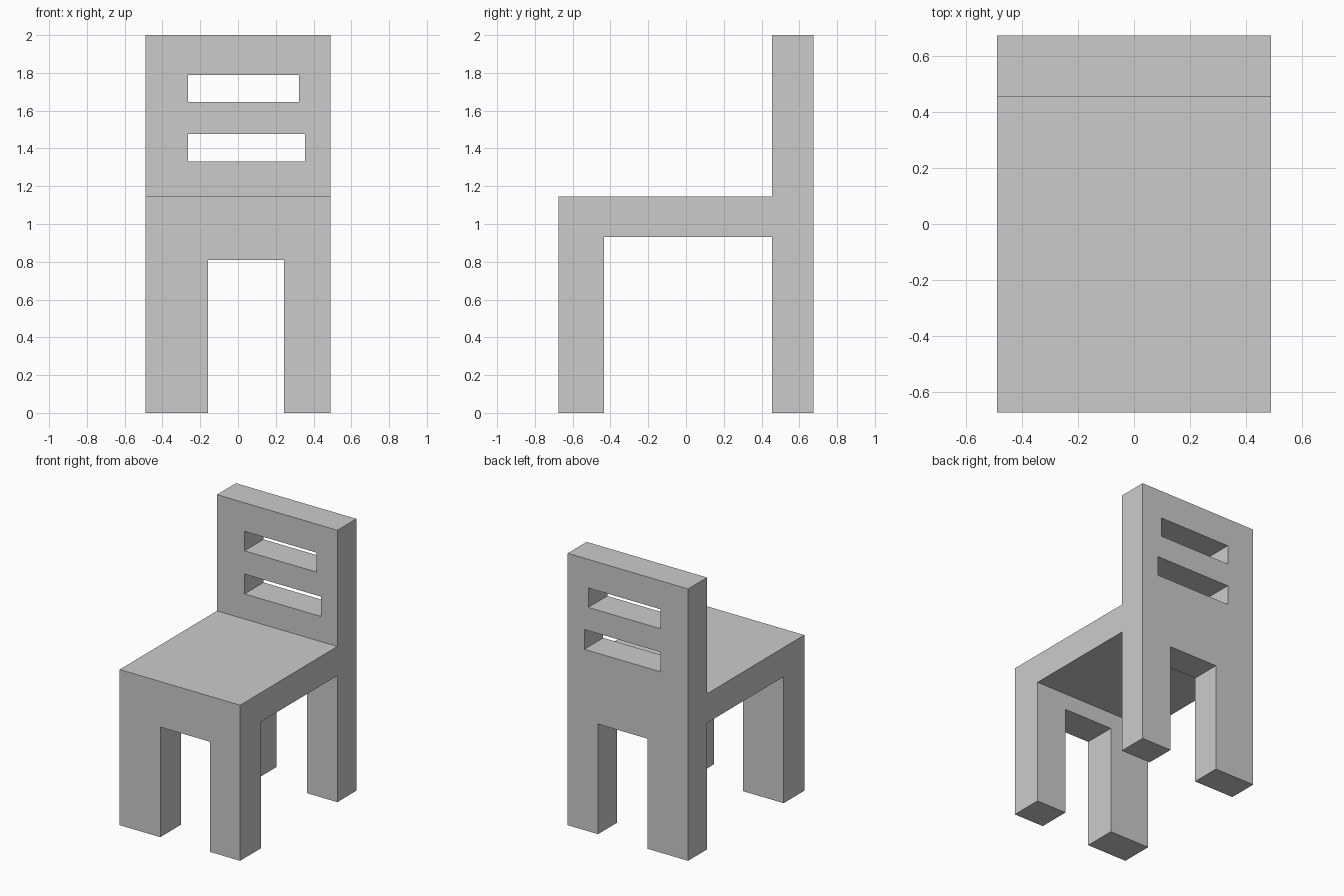
import bpy
import bmesh

if "Cube" in bpy.data.objects:
    bpy.data.objects.remove(bpy.data.objects["Cube"], do_unlink=True)

# Single matte grey
grey = bpy.data.materials.new("matte_grey")
grey.use_nodes = True
colour = (0.6, 0.6, 0.6, 1)
grey.diffuse_color = colour
grey.node_tree.nodes["Principled BSDF"].inputs["Base Color"].default_value = colour


def prism(name, outline, x0, x1):
    """Extrude a (y, z) outline along x."""
    bm = bmesh.new()
    face = bm.faces.new([bm.verts.new((x0, y, z)) for y, z in outline])
    ext = bmesh.ops.extrude_face_region(bm, geom=[face], use_keep_orig=True)
    verts = [g for g in ext["geom"] if isinstance(g, bmesh.types.BMVert)]
    bmesh.ops.translate(bm, verts=verts, vec=(x1 - x0, 0, 0))
    bmesh.ops.recalc_face_normals(bm, faces=bm.faces)
    mesh = bpy.data.meshes.new(name)
    bm.to_mesh(mesh)
    bm.free()
    mesh.materials.append(grey)
    obj = bpy.data.objects.new(name, mesh)
    bpy.context.collection.objects.link(obj)
    return obj


# Chair side profile: front legs, seat, back legs and backrest
front, back = -0.675, 0.675
leg_in, rest = -0.435, 0.455
under, seat, top = 0.93, 1.145, 2.0
chair = prism("chair", [
    (front, 0), (leg_in, 0), (leg_in, under), (rest, under), (rest, 0),
    (back, 0), (back, top), (rest, top), (rest, seat), (front, seat),
], -0.49, 0.49)

# Openings cut front to back: x range, z range
openings = {
    "leg_gap": (-0.16, 0.243, -0.2, 0.81),
    "lower_slot": (-0.265, 0.355, 1.33, 1.476),
    "upper_slot": (-0.265, 0.322, 1.647, 1.79),
}
bpy.context.view_layer.objects.active = chair
for name, (x0, x1, z0, z1) in openings.items():
    cutter = prism(name + "_cutter", [(-1, z0), (1, z0), (1, z1), (-1, z1)], x0, x1)
    cutter.hide_render = True
    mod = chair.modifiers.new(name, "BOOLEAN")
    mod.operation = "DIFFERENCE"
    mod.solver = "EXACT"
    mod.object = cutter
    bpy.ops.object.modifier_apply(modifier=mod.name)
    bpy.data.objects.remove(cutter, do_unlink=True)
